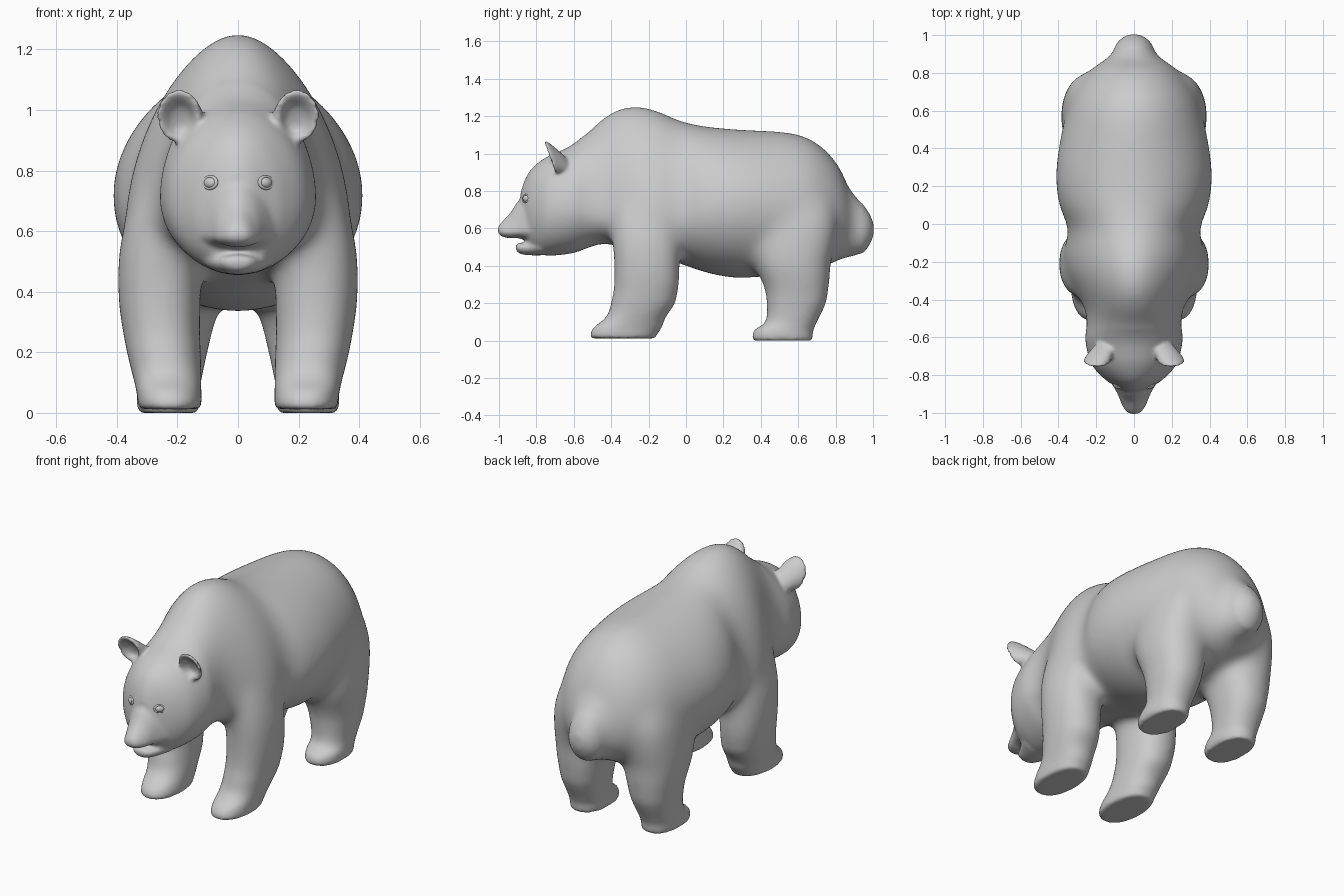
import bpy, bmesh
from math import sin, cos, pi, exp
from mathutils import Vector

if "Cube" in bpy.data.objects:
    bpy.data.objects.remove(bpy.data.objects["Cube"])


def densify(rows, steps):
    """Catmull-Rom interpolation of the section rows."""
    out = []
    for i in range(len(rows) - 1):
        p0, p1 = rows[max(i - 1, 0)], rows[i]
        p2, p3 = rows[i + 1], rows[min(i + 2, len(rows) - 1)]
        for k in range(steps):
            t = k / steps
            out.append([0.5 * (2 * b + (c - a) * t + (2 * a - 5 * b + 4 * c - d) * t * t
                               + (3 * b - a - 3 * c + d) * t ** 3)
                        for a, b, c, d in zip(p0, p1, p2, p3)])
    return out + [list(rows[-1])]


def spow(v, p):
    return (1 if v >= 0 else -1) * abs(v) ** p


# Section along y: (y, top, bottom, z of widest point, half width); peaked at back and muzzle
def trunk_point(r, c, s):
    y, top, bottom, zm, w = r
    e = 2
    if s > 0:
        e -= 0.25 * exp(-((y + 0.25) / 0.2) ** 2) + 0.4 * exp(-((y + 0.95) / 0.05) ** 2)
        e -= 0.17 * exp(-((y - 0.45) / 0.35) ** 2)
    h = top - zm if s > 0 else zm - bottom
    return w * spow(c, 2 / e), y, zm + h * spow(s, 2 / e)


# Section along z: (z, centre x, centre y, radius x, radius y)
def leg_point(r, c, s):
    z, cx, cy, rx, ry = r
    return cx + rx * spow(c, 0.88), cy + ry * spow(s, 0.88), z


# Section along y, leaning back towards the bottom: (y, centre x, centre z, radius x, radius z)
def ear_point(r, c, s):
    y, cx, cz, rx, rz = r
    z = cz + rz * s
    return cx + rx * c, y + 0.35 * (1.065 - z), z


def loft(bm, rows, place, sides=(1,), n=80, steps=8):
    for side in sides:
        rings = []
        for r in densify(rows, steps):
            ring = []
            for k in range(n):
                x, y, z = place(r, cos(2 * pi * k / n), sin(2 * pi * k / n))
                ring.append(bm.verts.new((side * x, y, z)))
            rings.append(ring)
        for a, b in zip(rings, rings[1:]):
            for k in range(n):
                bm.faces.new((a[k], a[(k + 1) % n], b[(k + 1) % n], b[k]))
        bm.faces.new(rings[0])
        bm.faces.new(rings[-1])


def fuse(bm, name, voxel):
    """Voxel-fuse overlapping shells into one skin object."""
    bmesh.ops.recalc_face_normals(bm, faces=bm.faces)
    mesh = bpy.data.meshes.new(name)
    bm.to_mesh(mesh)
    bm.free()
    ob = bpy.data.objects.new(name, mesh)
    bpy.context.collection.objects.link(ob)
    rm = ob.modifiers.new("fuse", 'REMESH')
    rm.mode = 'VOXEL'
    rm.voxel_size = voxel
    rm.use_smooth_shade = True
    return ob


bm = bmesh.new()
# Head, neck, hump, belly and rump
loft(bm, [(-.885, .79, .61, .70, .05), (-.862, .86, .53, .69, .092),
          (-.82, .925, .475, .69, .157), (-.74, .985, .455, .70, .226),
          (-.62, 1.04, .465, .71, .257), (-.52, 1.12, .495, .70, .25),
          (-.44, 1.195, .52, .66, .265), (-.35, 1.245, .50, .62, .315),
          (-.25, 1.256, .48, .60, .365), (-.15, 1.23, .45, .60, .375),
          (-.03, 1.177, .41, .66, .35), (.10, 1.147, .365, .70, .397),
          (.25, 1.132, .335, .72, .415), (.40, 1.124, .34, .72, .40),
          (.55, 1.114, .35, .70, .37), (.66, 1.082, .37, .68, .338),
          (.75, 1.017, .40, .66, .287), (.82, .93, .43, .65, .225),
          (.865, .83, .48, .64, .165), (.89, .74, .54, .64, .10)], trunk_point)
# Tail
loft(bm, [(.78, .90, .44, .62, .17), (.88, .81, .443, .60, .13), (.93, .75, .455, .59, .107),
          (.975, .69, .50, .59, .076), (1.003, .63, .56, .595, .03)], trunk_point)
# Front legs
loft(bm, [(.012, .225, -.335, .098, .172), (.03, .225, -.335, .105, .178),
          (.07, .228, -.312, .107, .182), (.13, .235, -.265, .115, .16),
          (.20, .245, -.23, .122, .172), (.30, .256, -.21, .132, .177),
          (.42, .26, -.21, .138, .178), (.55, .26, -.215, .131, .18),
          (.70, .24, -.22, .114, .172), (.85, .20, -.23, .09, .14)], leg_point, (1, -1))
# Hind legs
loft(bm, [(0, .23, .517, .098, .159), (.02, .23, .515, .103, .162),
          (.06, .23, .525, .104, .157), (.10, .228, .563, .106, .138),
          (.20, .225, .59, .124, .158), (.30, .222, .59, .147, .179),
          (.40, .221, .57, .165, .203), (.52, .221, .57, .163, .227),
          (.65, .21, .575, .158, .232), (.80, .18, .58, .135, .19)], leg_point, (1, -1))
trunk = fuse(bm, "trunk_blank", 0.014)

# Soften the joins of legs, tail and trunk, leaving soles and face crisp
skin = bmesh.new()
skin.from_object(trunk, bpy.context.evaluated_depsgraph_get())
bpy.data.objects.remove(trunk)
for low, rounds in ((0.22, 30), (0.09, 8)):
    soft = [v for v in skin.verts if v.co.z > low and -0.55 < v.co.y < 0.94]
    for _ in range(rounds):
        bmesh.ops.smooth_vert(skin, verts=soft, factor=0.5,
                              use_axis_x=True, use_axis_y=True, use_axis_z=True)

# Muzzle, nose pad and lower jaw
loft(skin, [(-1.006, .607, .575, .588, .024), (-.985, .635, .557, .582, .048),
            (-.94, .684, .547, .582, .072), (-.89, .755, .547, .585, .092),
            (-.81, .82, .52, .60, .14)], trunk_point)
loft(skin, [(-.91, .513, .485, .50, .03), (-.893, .522, .467, .50, .055),
            (-.85, .526, .457, .50, .078), (-.77, .55, .456, .51, .12)], trunk_point)
# Cupped ears
loft(skin, [(-.66, .13, .925, .04, .035), (-.69, .155, .945, .055, .06),
            (-.725, .18, .97, .066, .078), (-.75, .195, .98, .073, .088),
            (-.76, .196, .98, .066, .079), (-.748, .194, .975, .05, .06),
            (-.727, .19, .97, .033, .042), (-.72, .188, .967, .01, .012)],
     ear_point, (1, -1))

body = fuse(skin, "bear_body", 0.0095)
sm = body.modifiers.new("soften", 'SMOOTH')
sm.factor = 0.5
sm.iterations = 8

# Eyes and eyelids
for side, label in ((1, "left"), (-1, "right")):
    spot = Vector((side * .092, -.855, .76))
    turn = Vector((side * .6, -.8, .12)).to_track_quat('Z', 'Y').to_euler()
    bpy.ops.mesh.primitive_uv_sphere_add(segments=24, ring_count=12, radius=1,
                                         location=spot, rotation=turn)
    eye = bpy.context.object
    eye.name = label + "_eye"
    eye.scale = (.024, .018, .014)
    bpy.ops.object.shade_smooth()
    bpy.ops.mesh.primitive_torus_add(major_segments=28, minor_segments=10, major_radius=.023,
                                     minor_radius=.006, location=spot, rotation=turn)
    lid = bpy.context.object
    lid.name = label + "_eyelid"
    lid.scale = (1.1, .85, 1)
    bpy.ops.object.shade_smooth()
